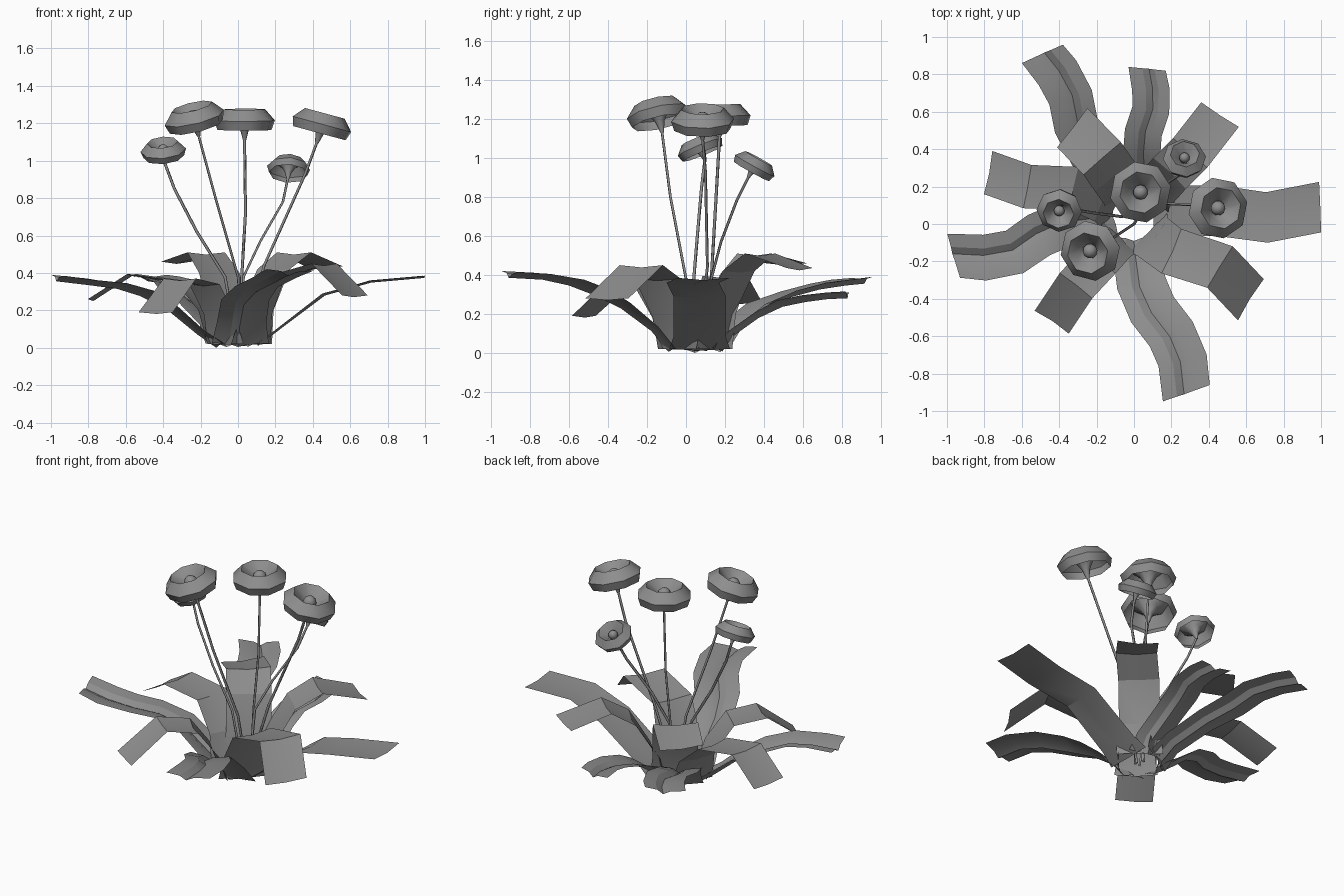
import bpy, bmesh, math
from mathutils import Vector, Matrix

GREY = bpy.data.materials.new("dark_grey")
GREY.diffuse_color = (0.27, 0.27, 0.27, 1)


def add(name, data):
    ob = bpy.data.objects.new(name, data)
    bpy.context.collection.objects.link(ob)
    data.materials.append(GREY)
    return ob


def finish(bm, name, angle):
    me = bpy.data.meshes.new(name)
    bm.to_mesh(me)
    bm.free()
    ob = add(name, me)
    bpy.ops.object.select_all(action='DESELECT')
    ob.select_set(True)
    bpy.context.view_layer.objects.active = ob
    bpy.ops.object.shade_smooth_by_angle(angle=math.radians(angle))
    return ob


def leaf(name, path, width, section, end=None):
    """Sweep an open cross-section (across, height) along a centre path."""
    bm = bmesh.new()
    pts = [Vector(p) for p in path]
    # start the base a little away from the stems
    out = (pts[1] - pts[0]) * Vector((1, 1, 0))
    pts[0] += out.normalized() * 0.04
    rows = []
    for i, p in enumerate(pts):
        t = pts[min(i + 1, len(pts) - 1)] - pts[max(i - 1, 0)]
        if end and i == len(pts) - 1:
            t = Vector((*(Vector(end) * t.xy.length), t.z))
        side = Vector((t.y, -t.x, 0)).normalized()
        up = side.cross(t).normalized()
        w = width * (1.15 if i == 0 else 1) / 2
        rows.append([bm.verts.new(p + side * u * w + up * h)
                     for u, h in section])
    for a, b in zip(rows, rows[1:]):
        for j in range(len(a) - 1):
            bm.faces.new((a[j], a[j + 1], b[j + 1], b[j]))
    finish(bm, name, 20)


def stem(name, path):
    cu = bpy.data.curves.new(name, 'CURVE')
    cu.dimensions = '3D'
    cu.bevel_depth = 0.008
    cu.bevel_resolution = 0
    sp = cu.splines.new('POLY')
    sp.points.add(len(path) - 1)
    for q, p in zip(sp.points, path):
        q.co = (*p, 1)
    add(name, cu)


# flower head: funnel rising from the stem, then a skirt folding down
HEAD = [(0.009, -0.06), (0.025, 0.0), (0.055, 0.05), (0.112, 0.105),
        (0.165, 0.045), (0.148, -0.005)]


def head(name, centre, normal, s):
    bm = bmesh.new()
    rings = [[bm.verts.new((r * math.cos(k * math.pi / 4 + 0.2),
                            r * math.sin(k * math.pi / 4 + 0.2), z))
              for k in range(8)] for r, z in HEAD]
    for a, b in zip(rings, rings[1:]):
        for k in range(8):
            n = (k + 1) % 8
            bm.faces.new((a[k], a[n], b[n], b[k]))
    # seed ball in the bowl
    bmesh.ops.create_uvsphere(bm, u_segments=10, v_segments=6, radius=0.04,
                              matrix=Matrix.Translation((0, 0, 0.048)))
    ob = finish(bm, name, 48)
    q = Vector(normal).normalized().to_track_quat('Z', 'Y')
    pos = Vector(centre) - q @ Vector((0, 0, 0.05 * s))
    ob.matrix_world = Matrix.LocRotScale(pos, q, Vector((s, s, s)))
    return pos + q @ Vector((0, 0, -0.05 * s))


# flowers: centre, facing, size, lower stem points
flowers = [
    ((0.035, 0.17, 1.22), (0.0, -0.03, 1), 1.0,
     [(0.02, 0.1, 0.01), (0.02, 0.13, 0.38), (0.04, 0.15, 0.72)]),
    ((0.45, 0.085, 1.2), (0.27, 0.0, 1), 1.0,
     [(0.03, 0.06, 0.01), (0.14, 0.11, 0.44), (0.36, 0.1, 0.93)]),
    ((-0.235, -0.145, 1.235), (-0.24, -0.22, 1), 1.0,
     [(0.03, 0.05, 0.01), (0.0, 0.0, 0.38), (-0.12, -0.08, 0.8)]),
    ((-0.4, 0.07, 1.06), (-0.1, -0.4, 1), 0.74,
     [(0.0, 0.05, 0.01), (-0.07, 0.04, 0.38), (-0.22, 0.06, 0.62), (-0.34, 0.08, 0.85)]),
    ((0.27, 0.355, 0.965), (0.06, 0.55, 1), 0.7,
     [(0.01, 0.1, 0.01), (0.03, 0.13, 0.38), (0.12, 0.18, 0.57), (0.24, 0.26, 0.78)]),
]
for i, (c, n, s, low) in enumerate(flowers, 1):
    tip = head(f"flower_head_{i}", c, n, s)
    stem(f"stem_{i}", low + [tuple(tip)])

# broad leaves that rise and fold over: path, width, tip direction
FLAT = [(-1, 0), (0, -0.012), (1, 0)]
broad = [
    ([(0.06, 0.07, 0.02), (0.18, 0.07, 0.08), (0.46, 0.07, 0.29),
      (0.71, 0.035, 0.36), (0.995, 0.09, 0.385)], 0.27, (1, 0.04)),
    ([(0.04, -0.01, 0.02), (0.1, -0.07, 0.18), (0.2, -0.145, 0.38),
      (0.46, -0.23, 0.45), (0.625, -0.405, 0.28)], 0.26, (0.85, -0.53)),
    ([(-0.04, -0.03, 0.02), (-0.1, -0.1, 0.18), (-0.18, -0.19, 0.34),
      (-0.31, -0.33, 0.37), (-0.44, -0.525, 0.19)], 0.22, None),
    ([(-0.06, 0.06, 0.02), (-0.16, 0.12, 0.2), (-0.32, 0.19, 0.36),
      (-0.57, 0.2, 0.395), (-0.78, 0.275, 0.26)], 0.235, (-0.98, 0.19)),
    ([(0.05, 0.11, 0.02), (0.1, 0.17, 0.2), (0.19, 0.27, 0.42),
      (0.3, 0.38, 0.51), (0.46, 0.585, 0.435)], 0.24, (0.55, 0.84)),
    ([(-0.01, 0.12, 0.02), (-0.05, 0.18, 0.2), (-0.1, 0.25, 0.4),
      (-0.17, 0.35, 0.51), (-0.33, 0.515, 0.46)], 0.265, (-0.79, 0.61)),
]
for i, (p, w, e) in enumerate(broad, 1):
    leaf(f"broad_leaf_{i}", p, w, FLAT, e)

# long wavy leaves with a creased channel along the middle
WAVY = [(-1, 0.005), (-0.25, -0.005), (0.1, -0.025), (0.4, 0.0), (1, 0.01)]
wavy = [
    ([(-0.04, 0.12, 0.02), (-0.11, 0.22, 0.12), (-0.23, 0.38, 0.25),
      (-0.31, 0.53, 0.31), (-0.34, 0.68, 0.35), (-0.41, 0.81, 0.37),
      (-0.49, 0.91, 0.38)], 0.24, (-0.41, 0.91)),
    ([(0.03, 0.13, 0.02), (0.05, 0.22, 0.1), (0.04, 0.36, 0.2),
      (0.05, 0.49, 0.26), (0.09, 0.61, 0.285), (0.09, 0.72, 0.3),
      (0.07, 0.83, 0.305)], 0.2, (0.1, 0.99)),
    ([(-0.06, 0.04, 0.02), (-0.2, 0.02, 0.09), (-0.37, 0.0, 0.23),
      (-0.51, -0.06, 0.3), (-0.64, -0.15, 0.34), (-0.8, -0.18, 0.36),
      (-0.965, -0.17, 0.38)], 0.245, (-0.96, -0.28)),
    ([(0.01, -0.03, 0.02), (0.02, -0.16, 0.13), (0.04, -0.32, 0.25),
      (0.1, -0.46, 0.32), (0.2, -0.59, 0.37), (0.26, -0.73, 0.4),
      (0.28, -0.905, 0.41)], 0.265, (0.33, -0.94)),
]
for i, (p, w, e) in enumerate(wavy, 1):
    leaf(f"wavy_leaf_{i}", p, w, WAVY, e)
